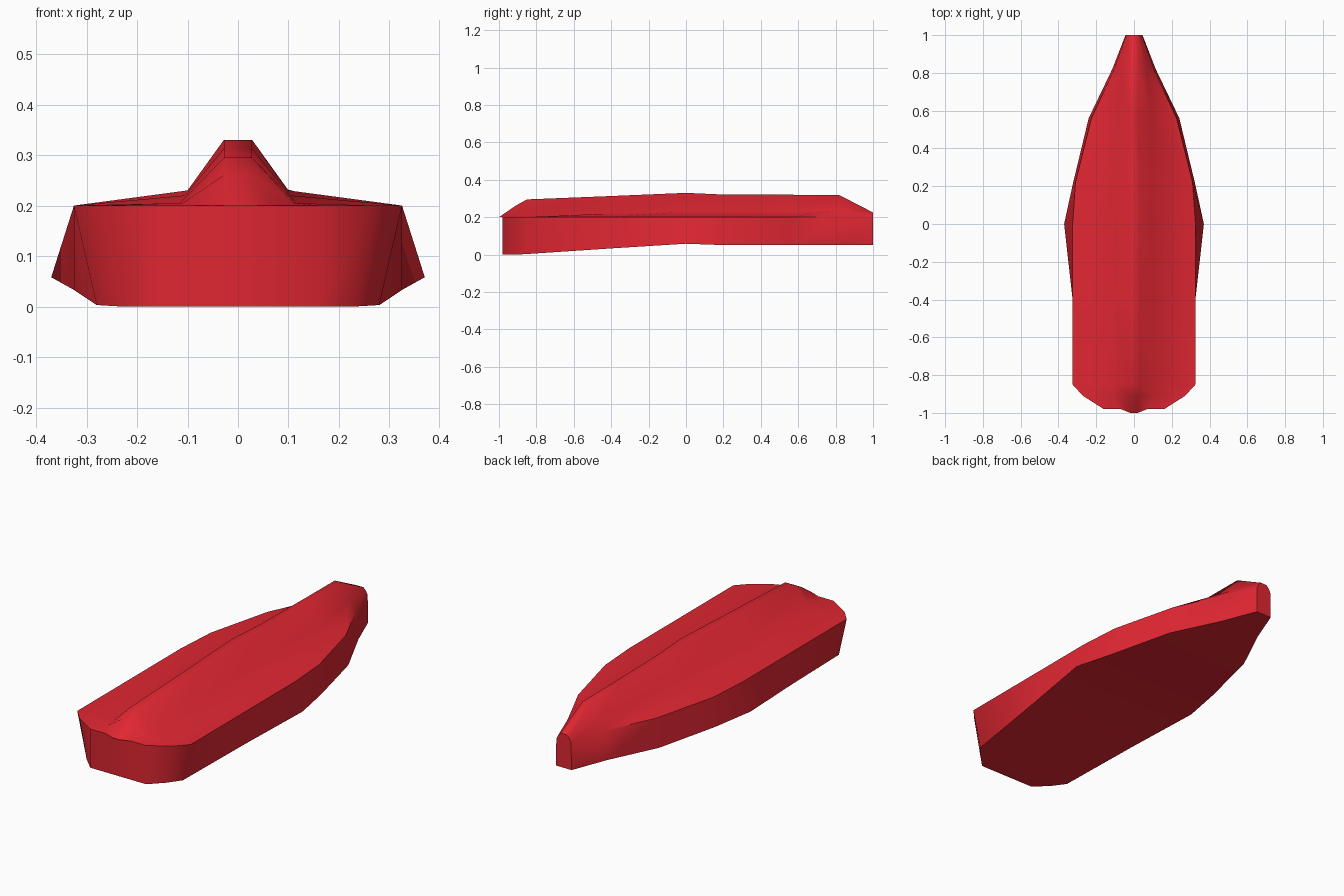
import bpy, bmesh, math

if "Cube" in bpy.data.objects:
    bpy.data.objects.remove(bpy.data.objects["Cube"])

# one colour for the whole hull-like shell
red = bpy.data.materials.new("red")
red.diffuse_color = (0.76, 0.02, 0.032, 1)
red.use_nodes = True
red.node_tree.nodes["Principled BSDF"].inputs["Base Color"].default_value = red.diffuse_color

# lengthwise sections: y, bottom z, bottom half width, shoulder half width,
# shoulder z, ridge foot half width, ridge foot z, ridge half width, ridge z
sections = [
    (-0.98, 0.00, 0.16, 0.16, 0.20, 0.07, 0.20, 0.02, 0.20),
    (-0.91, 0.00, 0.23, 0.27, 0.20, 0.11, 0.205, 0.025, 0.262),
    (-0.85, 0.003, 0.28, 0.325, 0.20, 0.115, 0.205, 0.028, 0.295),
    (-0.40, 0.033, 0.325, 0.325, 0.20, 0.105, 0.22, 0.028, 0.313),
    (0.00, 0.058, 0.37, 0.325, 0.20, 0.10, 0.23, 0.028, 0.33),
    (0.22, 0.05, 0.322, 0.31, 0.20, 0.10, 0.23, 0.025, 0.32),
    (0.56, 0.05, 0.24, 0.225, 0.20, 0.09, 0.23, 0.02, 0.32),
    (0.82, 0.05, 0.115, 0.105, 0.20, 0.065, 0.24, 0.02, 0.318),
    (1.00, 0.05, 0.045, 0.042, 0.19, 0.032, 0.21, 0.018, 0.225),
]


def ring(bm, s):
    """Closed cross-section, right half mirrored to the left."""
    y, zb, wb, ws, zs, wf, zf, wr, zr = s
    half = [(wb, zb), (ws, zs), (wf, zf), (wr, zr)]
    pts = half + [(-x, z) for x, z in reversed(half)]
    return [bm.verts.new((x, y, z)) for x, z in pts]


# body lofted through the sections
bm = bmesh.new()
rings = [ring(bm, s) for s in sections]
for a, b in zip(rings, rings[1:]):
    n = len(a)
    for i in range(n):
        j = (i + 1) % n
        bm.faces.new((a[i], a[j], b[j], b[i]))

# blunt front with a small lip pushed forward, and flat tail cap
for i in (3, 4):
    rings[0][i].co.y = -1.0
f = rings[0]
for i in range(3):
    bm.faces.new((f[i], f[i + 1], f[6 - i], f[7 - i]))
bm.faces.new(rings[-1])

bmesh.ops.recalc_face_normals(bm, faces=bm.faces)
mesh = bpy.data.meshes.new("hull_shell")
bm.to_mesh(mesh)
bm.free()
mesh.materials.append(red)
hull = bpy.data.objects.new("hull_shell", mesh)
bpy.context.collection.objects.link(hull)

# soft shading with the firm edges kept
bpy.context.view_layer.objects.active = hull
hull.select_set(True)
bpy.ops.object.shade_smooth_by_angle(angle=math.radians(60))
